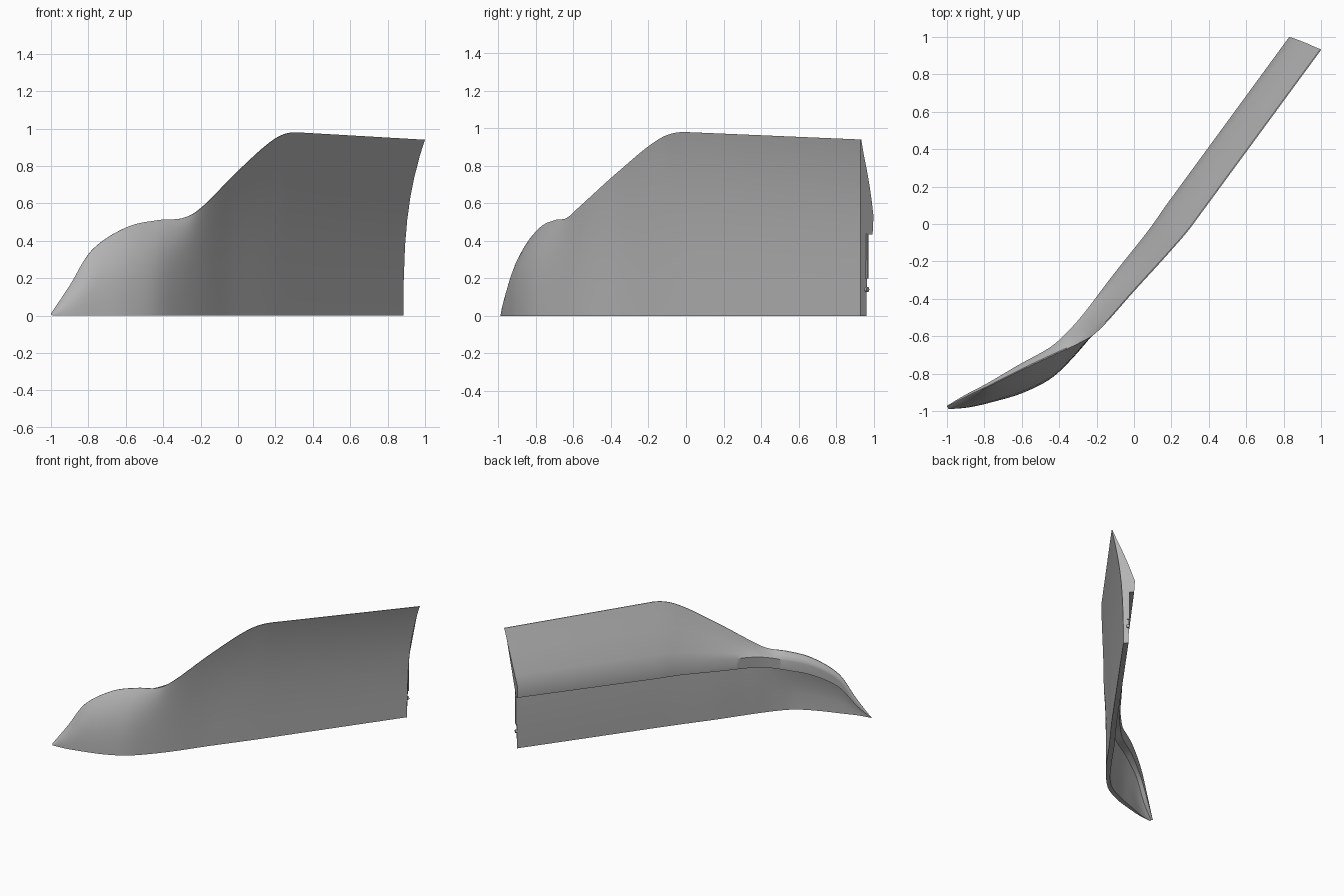
import bpy, bmesh, math
from mathutils import Vector

cube = bpy.data.objects.get("Cube")
if cube:
    bpy.data.objects.remove(cube, do_unlink=True)


def flat_material(name, value):
    mat = bpy.data.materials.new(name)
    mat.use_nodes = True
    color = (value, value, value, 1)
    mat.diffuse_color = color
    mat.node_tree.nodes["Principled BSDF"].inputs["Base Color"].default_value = color
    return mat


grey = flat_material("plain grey", 0.45)

# Cross-section guides from nose to tail:
# outer foot x y, outer rim x y z, inner ridge x y z
guides = [
    (-.99, -.99, -1, -.975, .01, -1, -.972, .008),
    (-.88, -.98, -.9, -.925, .16, -.905, -.915, .13),
    (-.75, -.95, -.78, -.87, .35, -.79, -.855, .3),
    (-.6, -.905, -.6, -.78, .47, -.62, -.755, .41),
    (-.45, -.83, -.43, -.7, .51, -.45, -.66, .45),
    (-.34, -.73, -.3, -.64, .52, -.36, -.58, .48),
    (-.2, -.565, -.19, -.57, .58, -.27, -.48, .5),
    (-.035, -.335, 0, -.36, .77, -.11, -.27, .51),
    (.15, -.09, .2, -.14, .945, .08, -.03, .52),
    (.245, .04, .31, -.01, .98, .175, .105, .52),
    (.885, .93, 1, .93, .94, .83, 1, .53),
]


def smooth_guides(rows, steps):
    """Smooth curve through the guides, spaced by the foot line."""
    at = [0.0]
    for a, b in zip(rows, rows[1:]):
        at.append(at[-1] + math.dist(a[:2], b[:2]))
    last = len(rows) - 1

    def slope(i, k):
        lo, hi = max(i - 1, 0), min(i + 1, last)
        return (rows[hi][k] - rows[lo][k]) / (at[hi] - at[lo])

    result = []
    for i in range(last):
        span = at[i + 1] - at[i]
        for step in range(steps):
            t = step / steps
            row = []
            for k in range(len(rows[i])):
                a, b = rows[i][k], rows[i + 1][k]
                ma, mb = slope(i, k) * span, slope(i + 1, k) * span
                if i == last - 1:
                    ma = mb = b - a
                row.append(a + t * ma + t * t * (3 * (b - a) - 2 * ma - mb)
                           + t ** 3 * (ma + mb - 2 * (b - a)))
            result.append(row)
    return result + [list(rows[-1])]


def section(row):
    """Closed loop: up the outer face, down the inner face, under the ledge."""
    foot = Vector((row[0], row[1], 0))
    rim = Vector(row[2:5])
    ridge = Vector(row[5:8])
    inward = Vector((ridge.x - foot.x, ridge.y - foot.y, 0)).normalized()
    skin = 0.04 * min(1, rim.z / 0.5)

    def outer(z):
        h = z / rim.z
        p = foot.lerp(rim, h ** 2.9)
        p.z = z
        return p

    loop = [outer(rim.z * h) for h in (0, .2, .4, .55, .68, .8, .9, .96, 1)]
    loop.append(rim + inward * skin * 0.15)
    for t in (.2, .4, .6, .8):
        p = rim.lerp(ridge, t)
        loop.append(p + inward * skin * 0.9 * t * (1 - t))
    ledge = ridge.z * 0.82
    loop.append(ridge)
    loop.append(Vector((ridge.x, ridge.y, ledge)) - inward * skin * 0.15)
    for h in (1, .7, .35, 0):
        loop.append(outer(ledge * h) + inward * skin * (1 + 0.25 * h))
    return loop


def finish(obj):
    obj.data.materials.append(grey)
    bpy.ops.object.select_all(action="DESELECT")
    obj.select_set(True)
    bpy.context.view_layer.objects.active = obj
    bpy.ops.object.shade_smooth_by_angle(angle=math.radians(35))


# Swept panel
bm = bmesh.new()
rings = [[bm.verts.new(p) for p in section(row)] for row in smooth_guides(guides, 8)]
for a, b in zip(rings, rings[1:]):
    for i in range(len(a)):
        j = (i + 1) % len(a)
        bm.faces.new((a[i], a[j], b[j], b[i]))
bm.faces.new(rings[0])
bm.faces.new(rings[-1])
bmesh.ops.recalc_face_normals(bm, faces=bm.faces)
mesh = bpy.data.meshes.new("side_panel")
bm.to_mesh(mesh)
bm.free()
panel = bpy.data.objects.new("side_panel", mesh)
bpy.context.collection.objects.link(panel)
finish(panel)


def stud(name, location, direction):
    bpy.ops.mesh.primitive_cylinder_add(vertices=16, radius=0.013, depth=0.012, location=location)
    obj = bpy.context.object
    obj.name = name
    obj.rotation_euler = Vector(direction).to_track_quat("Z", "Y").to_euler()
    finish(obj)


# Fixing studs and a locating strip on the tail end
tail = (.6, .8, 0)
for z in (.14, .52):
    stud("tail_stud", (.868, .965, z), tail)
bpy.ops.mesh.primitive_cube_add(size=1, location=(.866, .964, .32))
strip = bpy.context.object
strip.name = "tail_strip"
strip.scale = (.016, .012, .24)
strip.rotation_euler.z = math.atan2(-.6, .8)
finish(strip)

# Fixing studs along the foot
for x, y in ((.78, .81), (.2, .01), (-.3, -.655)):
    stud("foot_stud", (x, y, .007), (0, 0, -1))
